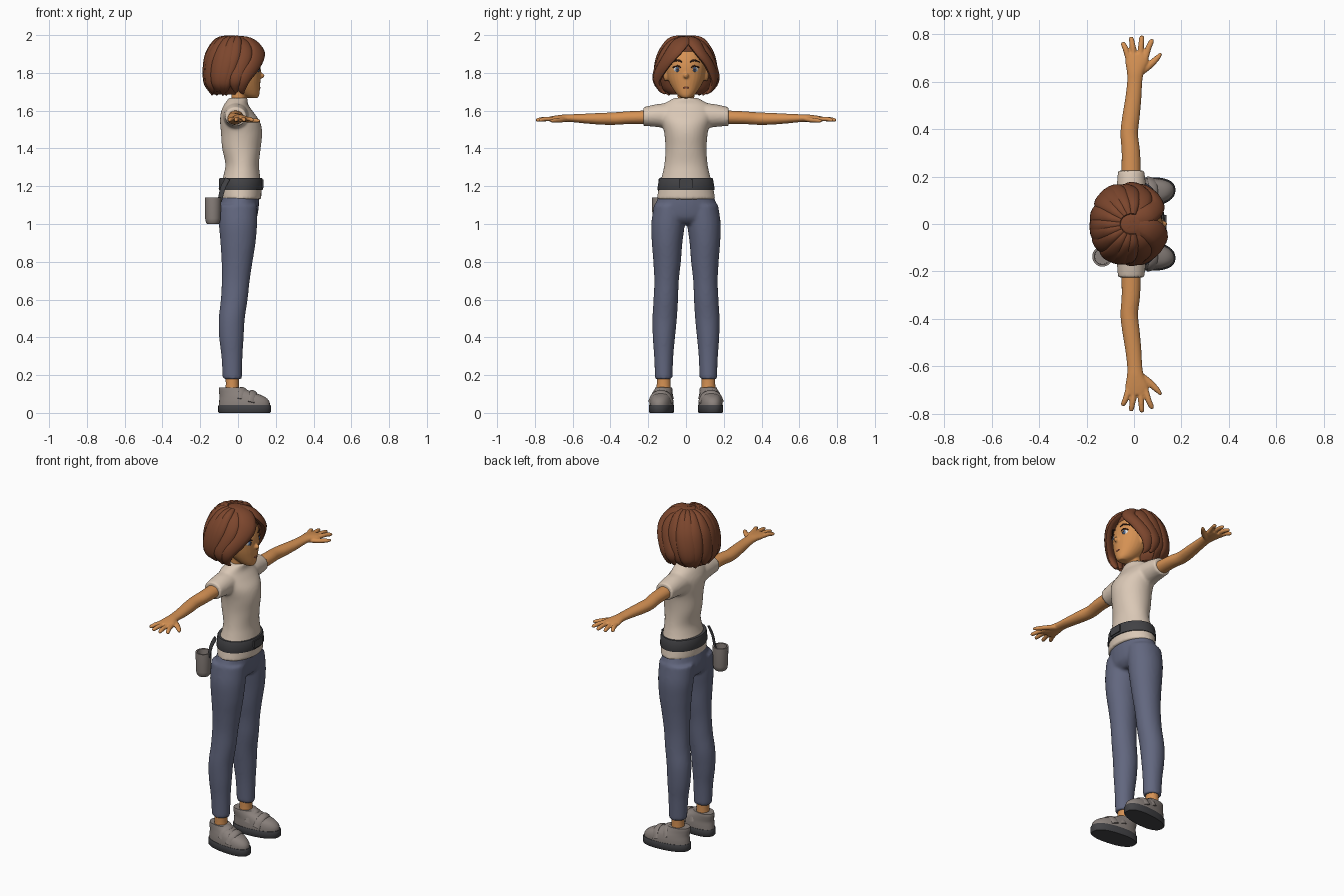
import bpy, bmesh, math
from mathutils import Vector, Matrix


def material(name, rgb):
    m = bpy.data.materials.new(name)
    m.diffuse_color = [((c / 255 + 0.055) / 1.055) ** 2.4 for c in rgb] + [1]
    return m


SKIN = material("skin", (214, 146, 84))
HAIR = material("brown hair", (124, 70, 45))
SHIRT = material("cream cloth", (218, 200, 182))
PANTS = material("slate blue cloth", (98, 103, 127))
SHOE = material("grey canvas", (138, 129, 124))
DARK = material("dark rubber", (66, 66, 69))
WHITE = material("eye white", (228, 222, 215))
BLUE = material("iris blue", (70, 100, 140))
BROW = material("dark brown", (66, 38, 28))
LIP = material("lip", (165, 92, 66))


def smooth_rows(rows, k=4):
    """Catmull-Rom resampling of tuples."""
    out = []
    for i in range(len(rows) - 1):
        a, b, c, d = (rows[max(0, min(len(rows) - 1, i + j))] for j in (-1, 0, 1, 2))
        for s in range(k):
            t = s / k
            out.append(tuple(q + t / 2 * (r - p + t * (2 * p - 5 * q + 4 * r - w + t * (3 * (q - r) + w - p)))
                             for p, q, r, w in zip(a, b, c, d)))
    return out + [rows[-1]]


def skin_rings(bm, rings):
    vs = [[bm.verts.new(p) for p in r] for r in rings]
    n = len(vs[0])
    for a, b in zip(vs, vs[1:]):
        for i in range(n):
            bm.faces.new((a[i], a[(i + 1) % n], b[(i + 1) % n], b[i]))
    bm.faces.new(vs[0][::-1])
    bm.faces.new(vs[-1])


def ring(c, u, v, n, p=1.0):
    pts = []
    for i in range(n):
        a = 2 * math.pi * i / n
        ca, sa = math.cos(a), math.sin(a)
        pts.append(c + u * math.copysign(abs(ca) ** p, ca) + v * math.copysign(abs(sa) ** p, sa))
    return pts


def loft(bm, rows, axis="Z", s=1, n=28, p=1.0, k=4, shear=0.0):
    """Rows are (position, centre, centre, radius, radius) along z or y."""
    rings = []
    for h, a, b, ra, rb in (smooth_rows(rows, k) if k > 1 else rows):
        if axis == "Z":
            r = ring(Vector((a, b, h)), Vector((ra, 0, 0)), Vector((0, rb, 0)), n, p)
        else:
            r = ring(Vector((a, h, b)), Vector((ra, 0, 0)), Vector((0, 0, rb)), n, p)
        rings.append([Vector((q.x, s * (q.y + shear * q.x), q.z)) for q in r])
    skin_rings(bm, rings)


def sweep(bm, rows, hub, s=1, n=12, k=4):
    """Rows are (x, y, z, half width, half thickness); thickness points away from the hub."""
    rows = smooth_rows([(r[0], s * r[1], *r[2:]) for r in rows], k)
    pts = [Vector(r[:3]) for r in rows]
    rings = []
    for i, (q, r) in enumerate(zip(pts, rows)):
        t = (pts[min(i + 1, len(pts) - 1)] - pts[max(i - 1, 0)]).normalized()
        m = q - Vector(hub)
        m = (m - t * m.dot(t)).normalized()
        rings.append(ring(q, t.cross(m) * r[3], m * r[4], n))
    skin_rings(bm, rings)


def ball(bm, loc, size, yaw=0.0):
    mat = Matrix.Translation(loc) @ Matrix.Rotation(yaw, 4, "Z") @ Matrix.Diagonal((*size, 1))
    bmesh.ops.create_uvsphere(bm, u_segments=18, v_segments=12, radius=1, matrix=mat)


def finish(name, bm, mat, voxel=None, passes=4):
    bmesh.ops.recalc_face_normals(bm, faces=bm.faces)
    me = bpy.data.meshes.new(name)
    bm.to_mesh(me)
    bm.free()
    me.materials.append(mat)
    me.shade_smooth()
    me.set_sharp_from_angle(angle=math.radians(45))
    ob = bpy.data.objects.new(name, me)
    bpy.context.scene.collection.objects.link(ob)
    if voxel:  # fuse overlapping volumes into one soft surface
        r = ob.modifiers.new("fuse", "REMESH")
        r.mode, r.voxel_size, r.use_smooth_shade = "VOXEL", voxel, True
        sm = ob.modifiers.new("soften", "SMOOTH")
        sm.factor, sm.iterations = 0.5, passes
    return ob


SIDES = (1, -1)

# trousers
bm = bmesh.new()
loft(bm, [(1.18, .012, 0, .095, .135), (1.14, .01, 0, .102, .149), (1.08, .003, 0, .106, .171),
          (1.03, 0, 0, .098, .168), (1.0, 0, 0, .07, .09)])
for s in SIDES:
    loft(bm, [(1.1, 0, .085, .1, .085), (1.0, 0, .095, .101, .089), (.9, 0, .1, .093, .081),
              (.8, -.005, .1, .082, .073), (.7, -.012, .103, .074, .065), (.6, -.02, .107, .071, .065),
              (.5, -.033, .113, .069, .065), (.4, -.035, .117, .065, .059), (.3, -.032, .118, .056, .051),
              (.18, -.03, .118, .051, .046)], s=s)
finish("trousers", bm, PANTS, .009, 5)

# shirt with sleeves
bm = bmesh.new()
loft(bm, [(1.13, .015, 0, .108, .155), (1.2, .015, 0, .109, .143), (1.26, .02, 0, .096, .126),
          (1.32, .022, 0, .089, .114), (1.4, .018, 0, .102, .109), (1.48, .019, 0, .109, .115),
          (1.54, .011, 0, .106, .13), (1.59, -.004, 0, .087, .142), (1.63, -.01, 0, .065, .125),
          (1.655, -.003, 0, .054, .085), (1.668, .002, 0, .049, .06)], n=36)
for s in SIDES:
    loft(bm, [(.07, -.01, 1.57, .07, .072), (.15, -.011, 1.574, .063, .061), (.225, -.012, 1.569, .056, .05)],
         "Y", s)
finish("shirt", bm, SHIRT, .008, 5)

# belt, buckle
bm = bmesh.new()
loft(bm, [(1.18, .015, 0, .115, .15), (1.185, .015, 0, .117, .152), (1.238, .015, 0, .115, .143),
          (1.244, .015, 0, .112, .14)], n=40, k=1)
finish("belt", bm, DARK)
bm = bmesh.new()
bmesh.ops.create_cube(bm, size=1, matrix=Matrix.Translation((.13, 0, 1.212)) @ Matrix.Diagonal((.012, .075, .045, 1)))
finish("buckle", bm, DARK)

# hip pouch, open at the top, and its strap
bm = bmesh.new()
loft(bm, [(z, -.133, -.137, r, r) for z, r in
          ((1.0, .03), (1.008, .037), (1.03, .041), (1.13, .043), (1.14, .043), (1.14, .034), (1.04, .032))], k=1)
finish("pouch", bm, SHOE)
bm = bmesh.new()
sweep(bm, [(-.055, -.135, 1.24, .016, .006), (-.08, -.138, 1.19, .016, .006), (-.097, -.137, 1.12, .014, .006)],
      (0, 0, 1.15))
finish("pouch_strap", bm, DARK)

# arms and hands
FINGERS = [(-.022, -.046, .768), (.002, -.012, .79), (.026, .033, .795), (.046, .075, .78)]
for s, side in zip(SIDES, ("left", "right")):
    bm = bmesh.new()
    loft(bm, [(.17, -.012, 1.566, .042, .037), (.3, -.013, 1.563, .039, .034), (.38, -.02, 1.558, .037, .033),
              (.45, -.013, 1.557, .037, .031), (.53, -.003, 1.558, .034, .026), (.6, .003, 1.56, .032, .021),
              (.64, .006, 1.56, .036, .02), (.685, .012, 1.557, .049, .018), (.72, .013, 1.555, .046, .014)],
         "Y", s)
    for x0, x1, tip in FINGERS:
        sweep(bm, [(x0, .69, 1.556, .013, .012), ((x0 + x1) / 2, (tip + .7) / 2, 1.556, .0125, .012),
                   (x1 * .94 + x0 * .06, tip - .01, 1.551, .011, .01), (x1, tip, 1.55, .006, .006)], (0, s * .7, -5), s)
    sweep(bm, [(.015, .635, 1.555, .018, .014), (.06, .665, 1.55, .016, .013), (.098, .7, 1.547, .012, .011),
               (.114, .72, 1.546, .006, .006)], (0, s * .7, -5), s)
    finish(side + "_arm", bm, SKIN, .0045, 3)

# shoes: ankle, upper, straps, sole
for s, side in zip(SIDES, ("left", "right")):
    bm = bmesh.new()
    loft(bm, [(.09, -.03, .118, .042, .04), (.14, -.03, .118, .035, .037), (.2, -.03, .118, .036, .037)], s=s)
    finish(side + "_ankle", bm, SKIN)
    bm = bmesh.new()
    loft(bm, [(.03, .034, .126, .136, .061), (.06, .033, .126, .133, .06), (.085, .022, .125, .12, .056),
              (.105, -.003, .123, .097, .051), (.122, -.026, .122, .075, .047), (.135, -.035, .122, .064, .044)],
         s=s, p=.9, shear=.1)
    finish(side + "_shoe", bm, SHOE)
    for j, (x, z, w) in enumerate(((.028, .128, .05), (.083, .111, .054))):
        bm = bmesh.new()
        y = .124 + x * .1
        sweep(bm, [(x - .012, y - w - .006, z - .055, .02, .006), (x - .004, y - w * .75, z - .016, .02, .007),
                   (x, y, z, .02, .008), (x - .004, y + w * .75, z - .016, .02, .007),
                   (x - .012, y + w + .006, z - .055, .02, .006)], (x - .04, s * y, .02), s)
        finish(f"{side}_shoe_strap_{j + 1}", bm, SHOE)
    bm = bmesh.new()
    loft(bm, [(0, .035, .126, .135, .06), (.006, .035, .126, .14, .064), (.036, .035, .126, .14, .065),
              (.042, .035, .126, .137, .062)], s=s, p=.85, k=1, shear=.1, n=36)
    finish(side + "_sole", bm, DARK)

# head, neck, nose and ears
bm = bmesh.new()
loft(bm, [(1.667, .078, 0, .026, .022), (1.685, .06, 0, .053, .047), (1.73, .034, 0, .083, .079),
          (1.78, .02, 0, .1, .099), (1.84, .013, 0, .106, .106), (1.9, 0, 0, .1, .1), (1.95, -.01, 0, .07, .07)])
loft(bm, [(1.63, -.002, 0, .042, .046), (1.67, .004, 0, .039, .044), (1.74, .01, 0, .045, .048)])
ball(bm, (.12, 0, 1.785), (.021, .014, .015))
ball(bm, (.105, 0, 1.805), (.018, .01, .03))
for s in SIDES:
    ball(bm, (.015, s * .107, 1.79), (.022, .012, .034), s * -.4)
finish("head", bm, SKIN, .005, 3)

# eyes, lashes, brows, mouth
for name, mat, x, size in (("eye_whites", WHITE, .101, (.011, .022, .017)), ("irises", BLUE, .107, (.008, .012, .014)),
                           ("pupils", BROW, .1115, (.005, .006, .007))):
    bm = bmesh.new()
    for s in SIDES:
        ball(bm, (x, s * .045, 1.818), size, s * .38)
    finish(name, bm, mat)
bm = bmesh.new()
for s in SIDES:
    sweep(bm, [(.113, .024, 1.825, .002, .003), (.113, .044, 1.837, .004, .004), (.098, .07, 1.828, .003, .003)],
          (0, 0, 1.82), s)
    sweep(bm, [(.117, .022, 1.858, .003, .003), (.111, .045, 1.867, .005, .004), (.092, .073, 1.857, .002, .003)],
          (0, 0, 1.85), s)
finish("lashes_and_brows", bm, BROW)
bm = bmesh.new()
sweep(bm, [(.107, -.024, 1.724, .002, .003), (.116, 0, 1.721, .005, .004), (.107, .024, 1.724, .002, .003)],
      (0, 0, 1.72))
finish("mouth", bm, LIP)

# hair shell
SHELL = [(1.685, -.07, 0, .062, .085), (1.715, -.074, 0, .082, .125), (1.77, -.07, 0, .096, .15),
         (1.83, -.055, 0, .112, .147), (1.9, -.033, 0, .12, .13), (1.95, -.018, 0, .108, .102),
         (1.98, -.012, 0, .077, .066), (1.995, -.01, 0, .03, .028)]
bm = bmesh.new()
loft(bm, SHELL, n=40)
finish("hair_shell", bm, HAIR)


def on_shell(az, z):
    for a, b in zip(SHELL, SHELL[1:]):
        if z <= b[0]:
            break
    t = (z - a[0]) / (b[0] - a[0])
    cx, rx, ry = (a[i] + (b[i] - a[i]) * t for i in (1, 3, 4))
    return cx + rx * math.cos(az), ry * math.sin(az), z


# back and side locks falling from the crown
bm = bmesh.new()
for i in range(11):
    az = math.radians(82 + i * 19.6)
    turn = .22 * math.sin(i * 1.7)
    end = 1.69 + .012 * (i % 3)
    zs = (1.99, 1.965, 1.9, 1.82, 1.75, 1.71, end - .004)
    ws = (.012, .026, .04, .044, .038, .024, .006)
    sweep(bm, [(*on_shell(az + turn * j / 6, z), w, .021 if 0 < j < 5 else .009)
               for j, (z, w) in enumerate(zip(zs, ws))], (-.02, 0, 1.8))
finish("hair_locks", bm, HAIR)

# fringe swept from the parting to both sides
bm = bmesh.new()
sweep(bm, [(-.01, .0, 1.982, .03, .014), (.06, -.02, 1.968, .048, .02), (.102, -.06, 1.92, .052, .022),
           (.085, -.112, 1.85, .042, .022), (.035, -.152, 1.775, .036, .02), (.02, -.135, 1.715, .022, .014),
           (.028, -.11, 1.69, .005, .005)], (0, 0, 1.81))
sweep(bm, [(-.01, .02, 1.982, .03, .014), (.06, .04, 1.964, .042, .02), (.098, .075, 1.91, .036, .02),
           (.078, .118, 1.85, .034, .022), (.035, .148, 1.775, .036, .02), (.02, .132, 1.715, .022, .014),
           (.028, .108, 1.69, .005, .005)], (0, 0, 1.81))
for s in SIDES:
    sweep(bm, [(-.03, .015, 1.982, .03, .014), (.02, .07, 1.957, .042, .02), (.035, .115, 1.9, .044, .022),
               (.01, .148, 1.82, .04, .022), (-.015, .155, 1.755, .034, .02), (-.01, .125, 1.7, .01, .01)],
          (0, 0, 1.81), s)
finish("hair_fringe", bm, HAIR)
